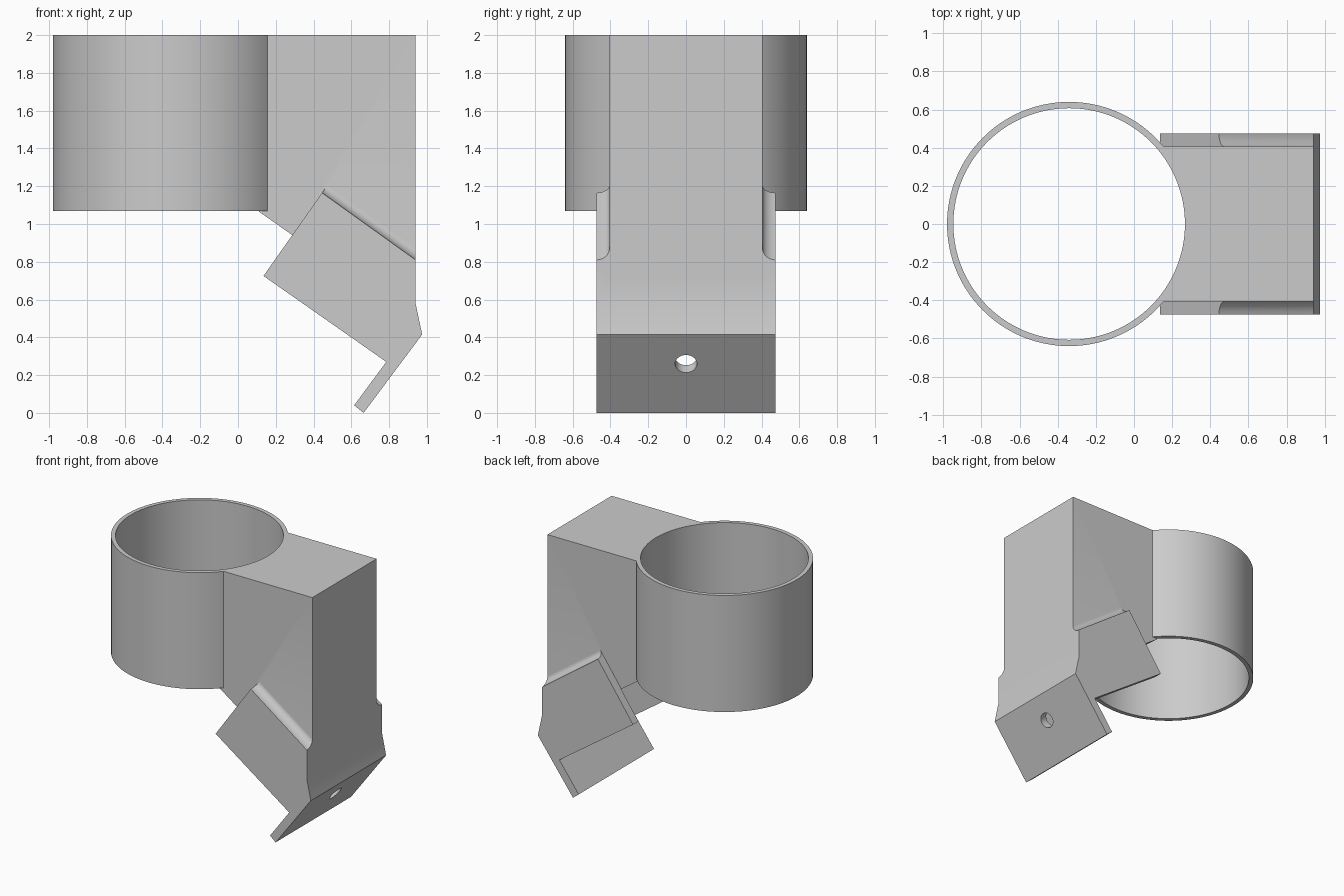
import bpy, bmesh
from math import cos, sin, pi
from mathutils import Vector

if "Cube" in bpy.data.objects:
    bpy.data.objects.remove(bpy.data.objects["Cube"])

grey = bpy.data.materials.new("light_grey")
grey.use_nodes = True
grey.diffuse_color = (0.6, 0.6, 0.6, 1)
grey.node_tree.nodes["Principled BSDF"].inputs["Base Color"].default_value = (0.6, 0.6, 0.6, 1)


def loft(name, start, end):
    """Closed solid between two matching outlines."""
    bm = bmesh.new()
    a = [bm.verts.new(p) for p in start]
    b = [bm.verts.new(p) for p in end]
    bm.faces.new(a)
    bm.faces.new(b[::-1])
    for i in range(len(a)):
        j = (i + 1) % len(a)
        bm.faces.new((a[j], a[i], b[i], b[j]))
    bmesh.ops.recalc_face_normals(bm, faces=bm.faces)
    mesh = bpy.data.meshes.new(name)
    bm.to_mesh(mesh)
    bm.free()
    mesh.materials.append(grey)
    ob = bpy.data.objects.new(name, mesh)
    bpy.context.collection.objects.link(ob)
    return ob


def slab(name, outline, half):
    """Side outline (x, z) extruded across y."""
    return loft(name, [(x, -half, z) for x, z in outline], [(x, half, z) for x, z in outline])


def rod(name, p, q, radius, n):
    """Cylinder from p to q."""
    p, q = Vector(p), Vector(q)
    turn = (q - p).to_track_quat('Z', 'Y')
    ring = [turn @ Vector((radius * cos(2 * pi * i / n), radius * sin(2 * pi * i / n), 0))
            for i in range(n)]
    return loft(name, [p + r for r in ring], [q + r for r in ring])


def combine(target, tool, operation):
    bpy.context.view_layer.objects.active = target
    mod = target.modifiers.new(operation, 'BOOLEAN')
    mod.operation, mod.solver, mod.object = operation, 'EXACT', tool
    bpy.ops.object.modifier_apply(modifier=mod.name)
    bpy.data.objects.remove(tool)


CX = -0.34
OUTER = 0.475   # half width over the cheeks
INNER = 0.405   # half width of the upper block

# Clamp foot: cheeks and end lip in one outline
bracket = slab("ring_bracket", [(0.445, 1.165), (0.135, 0.725), (0.785, 0.27), (0.615, 0.04),
                                (0.665, 0), (0.975, 0.415), (0.94, 0.58), (0.94, 0.81)], OUTER)

# Upper block and ring
combine(bracket, slab("upper_block", [(0.05, 2), (0.05, 0.95), (0.9, 0.4), (0.94, 0.7), (0.94, 2)],
                      INNER), 'UNION')
combine(bracket, rod("ring", (CX, 0, 1.07), (CX, 0, 2), 0.64, 128), 'UNION')

# Concave fillets where the cheeks meet the block
H = 0.05
for side in (-1, 1):
    arc = [(OUTER - (OUTER - INNER) * sin(t * pi / 16), H * (1 - cos(t * pi / 16))) for t in range(9)]
    section = arc + [(0.38, H), (0.38, -0.03), (0.47, -0.03)]
    start = [(0.445 + 0.57 * h, side * y, 1.165 + 0.82 * h) for y, h in section]
    end = [(0.94, side * y, 0.81 + h / 0.82) for y, h in section]
    combine(bracket, loft("fillet", start, end), 'UNION')

# Channel between the cheeks, ring bore and screw hole
combine(bracket, slab("channel", [(0, 1.143), (0.943, 0.482), (0.785, 0.27), (0.495, -0.12),
                                  (0, -0.12)], INNER + 0.002), 'DIFFERENCE')
combine(bracket, rod("bore", (CX, 0, 0.5), (CX, 0, 2.2), 0.607, 128), 'DIFFERENCE')
hole = Vector((0.859, 0, 0.26))
axis = Vector((0.802, 0, -0.598))
combine(bracket, rod("screw_hole", hole - axis * 0.14, hole + axis * 0.1, 0.058, 32), 'DIFFERENCE')

bpy.ops.object.select_all(action='DESELECT')
bracket.select_set(True)
bpy.context.view_layer.objects.active = bracket
bpy.ops.object.shade_smooth_by_angle(angle=0.5)
